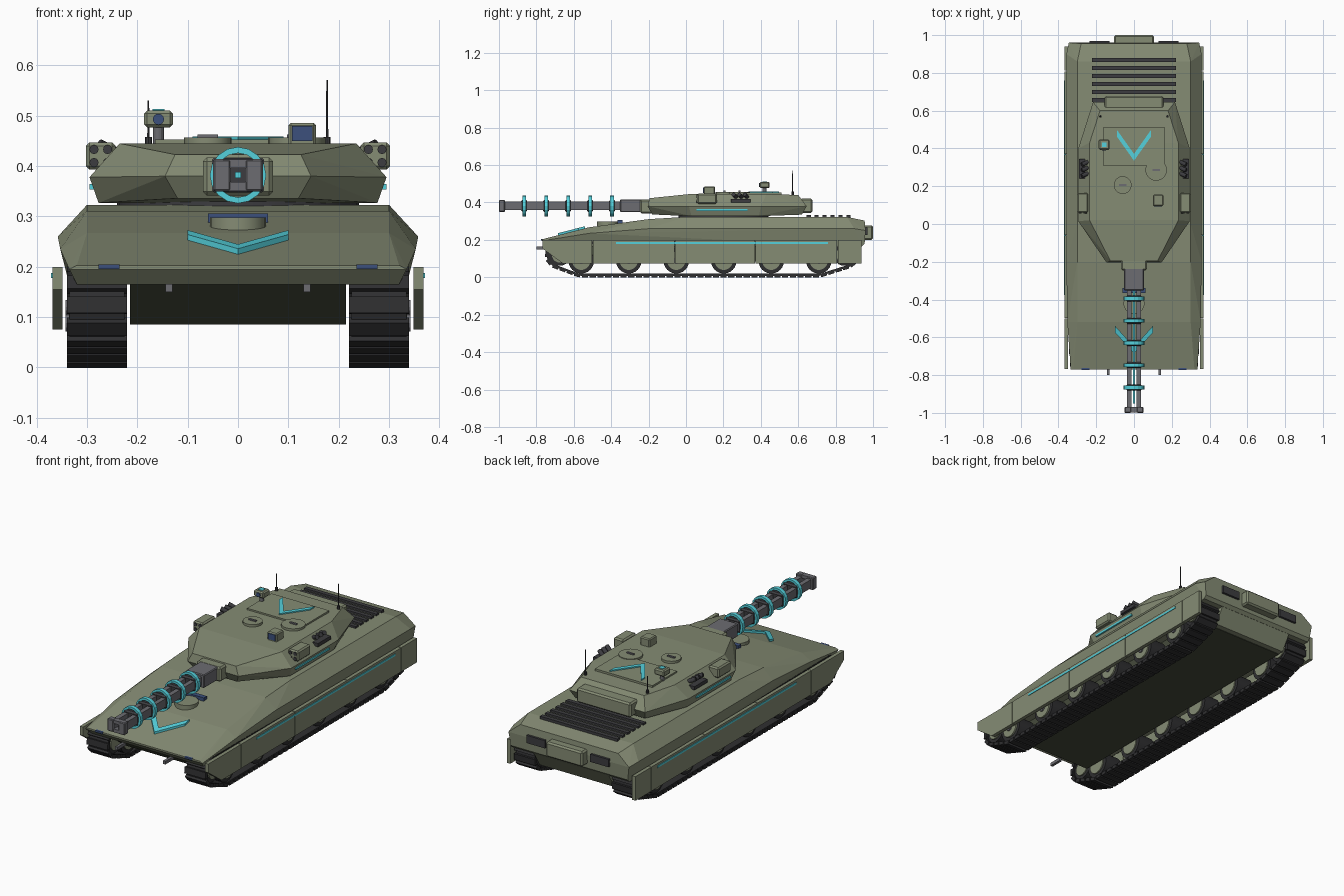
import bpy, bmesh, math
from mathutils import Vector, Matrix, geometry

if "Cube" in bpy.data.objects:
    bpy.data.objects.remove(bpy.data.objects["Cube"])


def mat(name, r, g, b):
    m = bpy.data.materials.new(name)
    m.diffuse_color = (r, g, b, 1)
    m.use_nodes = True
    m.node_tree.nodes["Principled BSDF"].inputs["Base Color"].default_value = m.diffuse_color
    return m


OLIVE = mat("olive", .235, .262, .175)
BELLY = mat("dark_olive", .06, .07, .045)
STEEL = mat("steel", .15, .15, .165)
DARK = mat("dark", .045, .045, .05)
RUBBER = mat("rubber", .028, .028, .03)
CYAN = mat("cyan", .09, .64, .72)
LENS = mat("lens", .045, .08, .2)


def finish(name, bm, m):
    bmesh.ops.recalc_face_normals(bm, faces=bm.faces[:])
    me = bpy.data.meshes.new(name)
    bm.to_mesh(me)
    bm.free()
    me.materials.append(m)
    ob = bpy.data.objects.new(name, me)
    bpy.context.collection.objects.link(ob)
    return ob


def hull(name, pts, m):
    """Faceted convex solid around the given points."""
    bm = bmesh.new()
    for p in pts:
        bm.verts.new(p)
    bmesh.ops.convex_hull(bm, input=bm.verts[:])
    loose = [v for v in bm.verts if not v.link_faces]
    bmesh.ops.delete(bm, geom=loose, context='VERTS')
    bmesh.ops.dissolve_limit(bm, angle_limit=.02, verts=bm.verts[:], edges=bm.edges[:])
    return finish(name, bm, m)


def box(name, x, y, z, m, bevel=0):
    ob = hull(name, [(a, b, c) for a in x for b in y for c in z], m)
    if bevel:
        mod = ob.modifiers.new("bevel", 'BEVEL')
        mod.width, mod.segments = bevel, 1
    return ob


def cyl(name, p, q, r, m, n=16, r2=None):
    """Cylinder from p to q."""
    p, q = Vector(p), Vector(q)
    rot = (q - p).to_track_quat('Z', 'Y').to_matrix().to_4x4()
    bm = bmesh.new()
    bmesh.ops.create_cone(bm, cap_ends=True, segments=n, radius1=r, radius2=r if r2 is None else r2,
                          depth=(q - p).length, matrix=Matrix.Translation((p + q) / 2) @ rot)
    ob = finish(name, bm, m)
    if n > 12:
        for f in ob.data.polygons:
            f.use_smooth = len(f.vertices) == 4
        bpy.context.view_layer.objects.active = ob
        ob.select_set(True)
        bpy.ops.object.shade_smooth_by_angle(angle=.6)
        ob.select_set(False)
    return ob


def chevron(name, apex, tip, w, slope, t):
    for s in (-1, 1):
        hull(name, [(s * x, y + d, z + slope * d + h) for x, y, z in (apex, tip)
                    for d in (0, w) for h in (-.004, t)], CYAN)


def both(pts):
    return [(s * x, y, z) for x, y, z in pts for s in (-1, 1)]


# Hull: cross-sections of lower, widest and roof points
hull("upper_hull", both([
    (.32, -.74, .165), (.335, -.77, .195), (.32, -.77, .203),
    (.353, -.52, .235), (.30, -.52, .267),
    (.358, -.20, .26), (.30, -.20, .311), (.30, .0, .323),
    (.335, .94, .165), (.358, .90, .26), (.30, .86, .323),
    (.345, .96, .25), (.28, .955, .303), (.335, .955, .18)]), OLIVE)
hull("lower_hull", both([(.215, -.73, .17), (.215, -.62, .085), (.215, .86, .085), (.215, .9, .17)]), BELLY)
hull("rear_lower_plate", both([(.215, .85, .17), (.215, .85, .087), (.215, .89, .087), (.215, .942, .17)]), OLIVE)

# Glacis fittings
chevron("glacis_chevron", (0, -.685, .226), (.1, -.575, .254), .035, .25, .01)
cyl("driver_hatch", (0, -.42, .265), (0, -.42, .298), .056, OLIVE, 20)
box("driver_periscope", (-.06, .06), (-.365, -.34), (.28, .306), LENS)
for s in (-1, 1):
    box("headlight", (s * .235, s * .277), (-.774, -.755), (.196, .205), LENS)
    box("tow_hook", (s * .13, s * .144), (-.8, -.73), (.15, .166), STEEL)

# Engine deck and rear plate
for i in range(6):
    y = .656 + i * .0424
    box("engine_slat", (-.222, .222), (y - .011, y + .011), (.315, .333), DARK)
box("rear_box", (-.105, .105), (.94, 1.0), (.2, .278), OLIVE, .008)
for s in (-1, 1):
    box("exhaust_grille", (s * .13, s * .235), (.94, .97), (.225, .265), DARK)

# Skirts in panels, with glowing strip
cuts = [-.77, -.5, -.06, .37, .81, .94]
for s in (-1, 1):
    for i, (a, b) in enumerate(zip(cuts, cuts[1:])):
        a, b = a + .0015, b - .0015
        low = [(a, .155), (-.66, .075)] if i == 0 else [(a, .075)]
        prof = low + [(b, .075), (b, .2), (a, .2)]
        hull("skirt_panel", [(s * x, y, z) for y, z in prof for x in (.349, .368)], OLIVE)
    box("skirt_light", (s * .36, s * .371), (-.375, .76), (.178, .188), CYAN)

# Running gear: wheels, then belt wrapped round them with shoes
wheels = [(-.675, .12, .058)] + [(-.56 + i * .254, .088, .068) for i in range(6)] + [(.845, .12, .058)]
ring = []
for y, z, r in wheels:
    for k in range(32):
        a = k * math.tau / 32
        ring.append(Vector((y + (r + .006) * math.cos(a), z + (r + .006) * math.sin(a))))
loop = [ring[i] for i in geometry.convex_hull_2d(ring)]
lens = [(loop[(i + 1) % len(loop)] - p).length for i, p in enumerate(loop)]


def on_loop(d):
    for i, l in enumerate(lens):
        if d <= l:
            t = (loop[(i + 1) % len(loop)] - loop[i]).normalized()
            return loop[i] + t * d, t
        d -= l
    return loop[0], (loop[1] - loop[0]).normalized()


N = 84
step = sum(lens) / N
for s in (-1, 1):
    for y, z, r in wheels:
        cyl("wheel_tyre", (s * .232, y, z), (s * .328, y, z), r, RUBBER, 24)
        cyl("wheel_disc", (s * .226, y, z), (s * .336, y, z), r * .72, OLIVE, 20)
        cyl("wheel_cap", (s * .33, y, z), (s * .343, y, z), r * .25, STEEL, 12)
    bm = bmesh.new()
    rows = [[bm.verts.new((s * x, p.x, p.y)) for x in (.225, .335)] for p in loop]
    for i, (a, b) in enumerate(rows):
        c, d = rows[(i + 1) % len(rows)]
        bm.faces.new((a, b, d, c))
    belt = finish("track_belt", bm, RUBBER)
    mod = belt.modifiers.new("thickness", 'SOLIDIFY')
    mod.thickness, mod.offset = .012, 0
    bm = bmesh.new()
    for k in range(N):
        p, t = on_loop((k + .5) * step)
        out = Vector((t.y, -t.x))
        if out.dot(p - Vector((.08, .1))) < 0:
            out = -out
        c = p + out * .005
        M = Matrix(((.12, 0, 0, s * .28), (0, t.x * step * .8, out.x * .018, c.x),
                    (0, t.y * step * .8, out.y * .018, c.y), (0, 0, 0, 1)))
        bmesh.ops.create_cube(bm, size=1, matrix=M)
    finish("track_shoes", bm, RUBBER)

# Turret body and ring
cyl("turret_ring", (0, .2, .31), (0, .2, .335), .24, DARK, 32)
hull("turret", both([
    (.12, -.18, .336), (.277, .03, .327), (.277, .39, .327), (.2, .62, .335),
    (.145, -.205, .38), (.295, .015, .378), (.295, .40, .378), (.217, .645, .38),
    (.125, -.195, .423), (.235, .02, .445), (.235, .43, .445), (.18, .60, .44)]), OLIVE)
box("bustle_box", (-.155, .155), (.61, .677), (.345, .42), OLIVE, .008)
box("roof_plate", (-.165, .165), (.31, .51), (.44, .453), OLIVE)
chevron("roof_chevron", (0, .335, .453), (.09, .462, .453), .036, 0, .006)

# Hatches, sights, aerials
for x, y, r in ((-.06, .206, .047), (.117, .286, .057)):
    cyl("hatch", (x, y, .435), (x, y, .457), r, OLIVE, 20)
    box("hatch_handle", (x - .02, x + .02), (y - .005, y + .005), (.455, .463), STEEL)
box("gunner_sight", (.1, .155), (.095, .155), (.44, .486), OLIVE, .005)
box("gunner_lens", (.107, .148), (.092, .1), (.45, .48), LENS)
cyl("sight_mast", (-.158, .42, .44), (-.158, .42, .482), .011, STEEL, 12)
box("sight_head", (-.187, -.129), (.393, .447), (.477, .51), OLIVE, .006)
cyl("sight_lens", (-.158, .389, .493), (-.158, .41, .493), .011, LENS, 16)
box("sight_light", (-.17, -.146), (.408, .432), (.505, .513), CYAN)
for x, top in ((-.178, .53), (.177, .571)):
    cyl("aerial_base", (x, .57, .43), (x, .57, .458), .007, DARK, 8)
    cyl("aerial", (x, .57, .45), (x, .57, top), .0028, DARK, 6, .0018)

# Launcher pods, smoke tubes and light strips on the turret cheeks
for s in (-1, 1):
    box("launcher_pod", (s * .243, s * .302), (.06, .165), (.393, .447), OLIVE, .007)
    for x in (.259, .286):
        for z in (.407, .433):
            cyl("launcher_tube", (s * x, .056, z), (s * x, .08, z), .009, DARK, 12)
    for i in range(3):
        y = .262 + i * .03
        cyl("smoke_tube", (s * .24, y + .008, .425), (s * .276, y - .008, .443), .011, DARK, 12)
    box("smoke_rack", (s * .25, s * .29), (.24, .345), (.40, .418), DARK)
    box("cheek_light", (s * .28, s * .295), (.055, .33), (.354, .364), CYAN)

# Rail gun: mantlet, breech, twin rails, coils and muzzle
G = .382
box("mantlet", (-.07, .07), (-.245, -.15), (.342, .417), OLIVE, .008)
box("gun_breech", (-.052, .052), (-.352, -.23), (G - .034, G + .034), STEEL, .004)
for s in (-1, 1):
    box("gun_rail", (s * .014, s * .038), (-.98, -.34), (G - .022, G + .022), STEEL)
box("gun_core", (-.006, .006), (-.95, -.34), (G - .006, G + .006), CYAN)
for s in (-1, 1):
    box("muzzle_side", (s * .014, s * .05), (-1, -.968), (G - .032, G + .032), STEEL, .004)
    box("muzzle_bridge", (-.03, .03), (-.998, -.97), (G + s * .014, G + s * .031), STEEL)
for i in range(5):
    y = -.865 + i * .1175
    box("coil_clamp", (-.043, .043), (y - .016, y + .016), (G - .034, G + .034), DARK, .008)
    bm = bmesh.new()
    sect = [(.044, -.01), (.056, -.01), (.056, .01), (.044, .01)]
    rows = [[bm.verts.new((r * math.cos(a), y + d, G + r * math.sin(a))) for r, d in sect]
            for a in (k * math.tau / 16 for k in range(16))]
    for k in range(16):
        for j in range(4):
            A, B = rows[k], rows[(k + 1) % 16]
            bm.faces.new((A[j], A[(j + 1) % 4], B[(j + 1) % 4], B[j]))
    finish("coil_ring", bm, CYAN)
